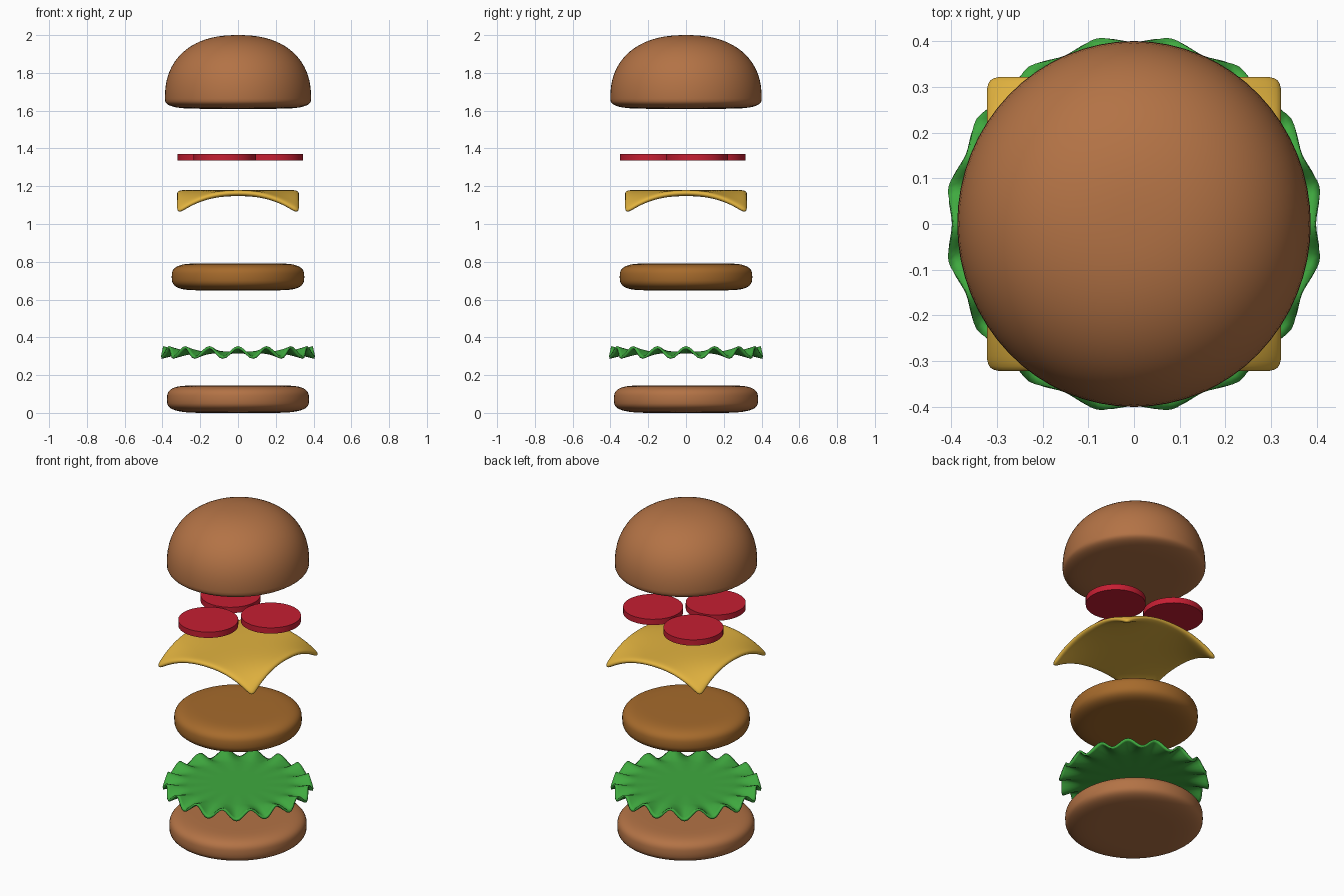
import bpy, bmesh, math
from math import sin, cos, pi

if "Cube" in bpy.data.objects:
    bpy.data.objects.remove(bpy.data.objects["Cube"])


def finish(name, bm, color, smooth=True):
    bmesh.ops.recalc_face_normals(bm, faces=bm.faces)
    me = bpy.data.meshes.new(name)
    bm.to_mesh(me)
    bm.free()
    ob = bpy.data.objects.new(name, me)
    bpy.context.collection.objects.link(ob)
    mat = bpy.data.materials.get(color[0]) or bpy.data.materials.new(color[0])
    mat.diffuse_color = (*color[1], 1)
    mat.use_nodes = True
    mat.node_tree.nodes["Principled BSDF"].inputs["Base Color"].default_value = mat.diffuse_color
    me.materials.append(mat)
    if smooth:
        me.shade_smooth()
    return ob


def half(inner, R, z, h, n, steps=12):
    """Rounded edge from the rim (R, z) to the flat cap (inner, z + h)."""
    return [(inner + (R - inner) * max(0, cos(t)) ** (2 / n), z + h * sin(t) ** (2 / n))
            for t in (i / steps * pi / 2 for i in range(steps + 1))]


def lathe(name, profile, color, sy=1.0, segs=64):
    bm = bmesh.new()
    rings = [[bm.verts.new((r * cos(2 * pi * i / segs), sy * r * sin(2 * pi * i / segs), z))
              for i in range(segs)] for r, z in profile]
    for a, b in zip(rings, rings[1:]):
        for i in range(segs):
            j = (i + 1) % segs
            bm.faces.new((a[i], a[j], b[j], b[i]))
    bm.faces.new(rings[0])
    bm.faces.new(rings[-1])
    return finish(name, bm, color)


BUN = ("bun", (0.45, 0.17, 0.06))
MEAT = ("meat", (0.38, 0.145, 0.025))
GREEN = ("green", (0.05, 0.40, 0.05))
YELLOW = ("yellow", (0.76, 0.45, 0.05))
RED = ("red", (0.56, 0.013, 0.032))

# bun halves and patty
lathe("bottom_bun", half(0.15, 0.376, 0.07, -0.07, 3.2)[::-1]
      + half(0.22, 0.376, 0.07, 0.075, 3.2)[1:], BUN, 1.015)
lathe("patty", half(0.2, 0.351, 0.72, -0.071, 3.0)[::-1]
      + half(0.2, 0.351, 0.72, 0.071, 3.0)[1:], MEAT)
lathe("top_bun", half(0.18, 0.387, 0.665, -0.055, 3)[::-1] and
      [(r, z + 1) for r, z in half(0.18, 0.387, 0.665, -0.055, 3)[::-1]]
      + half(0.004, 0.387, 1.665, 0.335, 2.3, 20)[1:], BUN, 1.035)

# lettuce leaf: flat middle, ruffled rim
bm = bmesh.new()
SEGS, radii = 160, (0.15, 0.27, 0.30, 0.325, 0.35, 0.37, 0.39, 0.405)
rings = []
for r in radii:
    k = max(0, (r - 0.27) / 0.135) ** 1.4
    ring = []
    for i in range(SEGS):
        a = 2 * pi * i / SEGS
        w = sin(16 * a + pi / 2)
        rr = r - 0.008 * k * w
        ring.append(bm.verts.new((rr * cos(a), rr * sin(a), 0.32 + 0.028 * k * w)))
    rings.append(ring)
for a, b in zip(rings, rings[1:]):
    for i in range(SEGS):
        j = (i + 1) % SEGS
        bm.faces.new((a[i], a[j], b[j], b[i]))
bm.faces.new(rings[0])
leaf = finish("lettuce", bm, GREEN)
m = leaf.modifiers.new("thickness", "SOLIDIFY")
m.thickness, m.offset = 0.012, 0

# cheese slice with drooping corners
bm = bmesh.new()
bmesh.ops.create_grid(bm, x_segments=12, y_segments=12, size=0.324)
for v in bm.verts:
    x, y = abs(v.co.x) / 0.324, abs(v.co.y) / 0.324
    v.co.z = 1.164 - 0.11 * (x * y) ** 2.3
cheese = finish("cheese", bm, YELLOW)
m = cheese.modifiers.new("thickness", "SOLIDIFY")
m.thickness, m.offset = 0.032, 0
m = cheese.modifiers.new("rounding", "SUBSURF")
m.levels = m.render_levels = 2

# tomato slices
for n, (x, y) in enumerate([(0.18, 0.058), (-0.07, -0.185), (-0.155, 0.15)]):
    bm = bmesh.new()
    bmesh.ops.create_cone(bm, cap_ends=True, segments=48, radius1=0.165, radius2=0.165, depth=0.035)
    bmesh.ops.translate(bm, verts=bm.verts, vec=(x, y, 1.353))
    ob = finish(f"tomato_slice_{n + 1}", bm, RED, False)
    ob.select_set(True)
    bpy.context.view_layer.objects.active = ob
    bpy.ops.object.shade_smooth_by_angle()
    ob.select_set(False)
